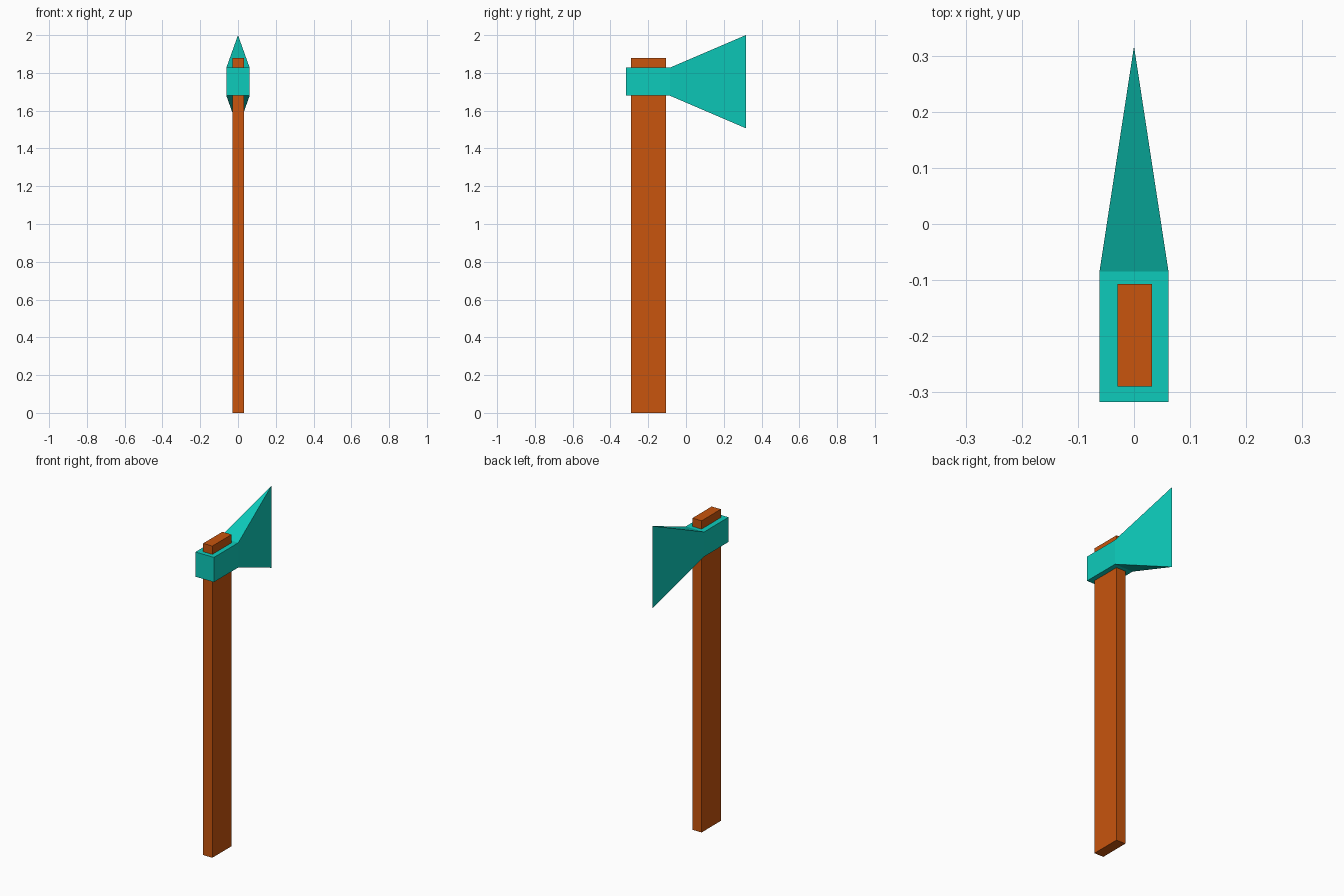
import bpy
import bmesh

if "Cube" in bpy.data.objects:
    bpy.data.objects.remove(bpy.data.objects["Cube"])


def material(name, color):
    mat = bpy.data.materials.new(name)
    mat.diffuse_color = color
    mat.use_nodes = True
    mat.node_tree.nodes["Principled BSDF"].inputs["Base Color"].default_value = mat.diffuse_color
    return mat


def loft_y(name, sections, mat):
    """Skin rectangles (y, x_min, x_max, z_min, z_max) along y; zero width gives a sharp edge."""
    bm = bmesh.new()
    rings = [[bm.verts.new((x, y, z)) for x, z in ((x0, z0), (x1, z0), (x1, z1), (x0, z1))]
             for y, x0, x1, z0, z1 in sections]
    for a, b in zip(rings, rings[1:]):
        for i in range(4):
            j = (i + 1) % 4
            bm.faces.new((a[i], a[j], b[j], b[i]))
    bm.faces.new(rings[0])
    bm.faces.new(rings[-1])
    # Collapse a zero-width end into a cutting edge
    bmesh.ops.remove_doubles(bm, verts=bm.verts, dist=1e-5)
    bmesh.ops.recalc_face_normals(bm, faces=bm.faces)
    mesh = bpy.data.meshes.new(name)
    bm.to_mesh(mesh)
    bm.free()
    obj = bpy.data.objects.new(name, mesh)
    bpy.context.collection.objects.link(obj)
    mesh.materials.append(mat)
    return obj


wood = material("wood", (0.58, 0.09, 0.004, 1))
metal = material("metal", (0.004, 0.6, 0.5, 1))

# Long rectangular handle, poking out above the head
loft_y("handle", [(-0.29, -0.029, 0.032, 0, 1.878),
                  (-0.107, -0.029, 0.032, 0, 1.878)], wood)

# Axe head: square poll flaring into a wedge-shaped blade
loft_y("axe_head", [(-0.317, -0.0615, 0.0615, 1.679, 1.828),
                    (-0.085, -0.0615, 0.0615, 1.679, 1.828),
                    (0.317, 0, 0, 1.507, 2.0)], metal)
